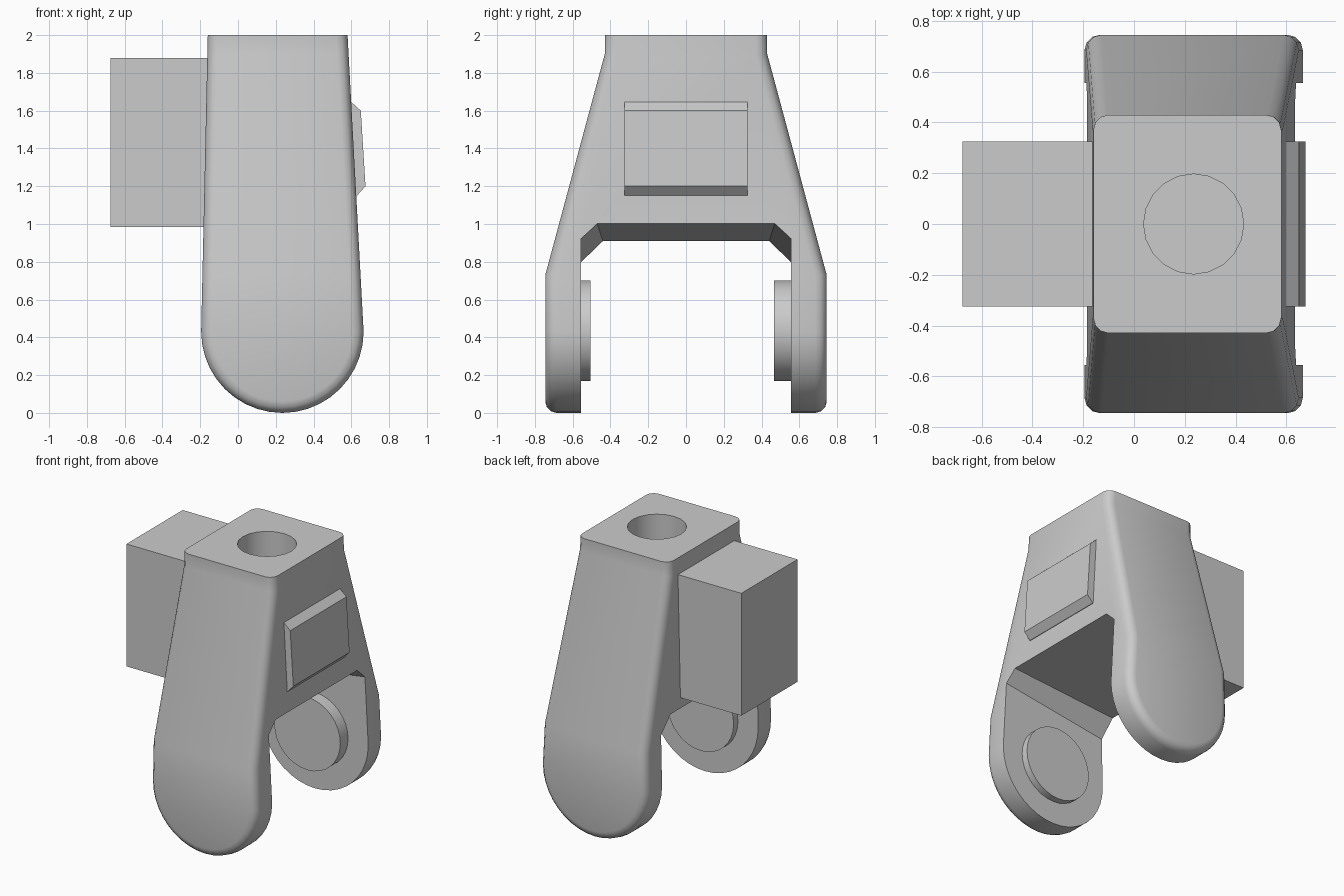
import bpy, bmesh, math
from mathutils import Matrix

cube = bpy.data.objects.get("Cube")
if cube:
    bpy.data.objects.remove(cube, do_unlink=True)

grey = bpy.data.materials.new("plain grey")
grey.use_nodes = True
grey.diffuse_color = (0.6, 0.6, 0.6, 1)
grey.node_tree.nodes["Principled BSDF"].inputs["Base Color"].default_value = (0.6, 0.6, 0.6, 1)

CX, CZ, R = 0.235, 0.43, 0.43   # centre and radius of the rounded leg ends


def finish(name, bm):
    bmesh.ops.recalc_face_normals(bm, faces=bm.faces)
    mesh = bpy.data.meshes.new(name)
    bm.to_mesh(mesh)
    bm.free()
    mesh.materials.append(grey)
    ob = bpy.data.objects.new(name, mesh)
    bpy.context.collection.objects.link(ob)
    return ob


def activate(ob):
    bpy.ops.object.select_all(action='DESELECT')
    ob.select_set(True)
    bpy.context.view_layer.objects.active = ob


def smooth(ob):
    activate(ob)
    bpy.ops.object.shade_smooth_by_angle(angle=math.radians(32))


def loft(name, first, last):
    """Closed solid between two matching outlines of 3D points."""
    bm = bmesh.new()
    a = [bm.verts.new(p) for p in first]
    b = [bm.verts.new(p) for p in last]
    bm.faces.new(a)
    bm.faces.new(b)
    for i in range(len(a)):
        j = (i + 1) % len(a)
        bm.faces.new((a[i], a[j], b[j], b[i]))
    return finish(name, bm)


def cylinder(name, radius, depth, centre, axis, sides):
    bm = bmesh.new()
    turn = Matrix.Rotation(math.pi / 2, 4, 'X') if axis == 'Y' else Matrix()
    bmesh.ops.create_cone(bm, cap_ends=True, segments=sides, radius1=radius, radius2=radius,
                          depth=depth, matrix=Matrix.Translation(centre) @ turn)
    return finish(name, bm)


def cut(ob, cutter):
    cutter.hide_render = True
    mod = ob.modifiers.new("cut", 'BOOLEAN')
    mod.operation, mod.solver, mod.object = 'DIFFERENCE', 'EXACT', cutter
    activate(ob)
    bpy.ops.object.modifier_apply(modifier=mod.name)
    bpy.data.objects.remove(cutter, do_unlink=True)


def make_body():
    """Tapered block with a round bottom, bevelled along its front and back rims."""
    levels = [(2.0, 0.43), (1.9, 0.43), (0.73, 0.745)]   # height, half depth

    def side(z, top_x, low_x):
        return low_x + (top_x - low_x) * (z - CZ) / (2 - CZ)

    left = [(side(z, -0.16, CX - R), y, z) for z, y in levels]
    right = [(side(z, 0.58, CX + R), y, z) for z, y in reversed(levels)]
    steps = 20
    arc = [(CX - R * math.cos(math.pi * i / steps), 0.745,
            CZ - R * math.sin(math.pi * i / steps)) for i in range(steps + 1)]
    outline = left + arc + right
    n = len(outline)
    bm = bmesh.new()
    rims = [[bm.verts.new((x, s * y, z)) for x, y, z in outline] for s in (-1, 1)]
    for rim in rims:
        for i in range(2):
            bm.faces.new((rim[i], rim[i + 1], rim[n - 2 - i], rim[n - 1 - i]))
        bm.faces.new(rim[2:n - 2])
    front, back = rims
    for i in range(n):
        j = (i + 1) % n
        bm.faces.new((front[i], front[j], back[j], back[i]))
    edges = [bm.edges.get((rim[i], rim[i + 1])) for rim in rims for i in range(n - 1)]
    bmesh.ops.recalc_face_normals(bm, faces=bm.faces)
    bmesh.ops.bevel(bm, geom=edges, offset=0.06, offset_type='OFFSET', segments=3,
                    profile=0.5, affect='EDGES')
    return finish("fork_body", bm)


# Fork body, with the gap between the legs and the blind socket in the top
body = make_body()


def gap_outline(x):
    t = (0.62 - x) / 0.8
    top, corner, low = 1.0 - 0.09 * t, 0.47 - 0.03 * t, 0.92 - 0.12 * t
    half = [(0.555, -0.3), (0.555, low), (corner, top)]
    return [(x, y, z) for y, z in half] + [(x, -y, z) for y, z in reversed(half)]


cut(body, loft("gap_cutter", gap_outline(1.0), gap_outline(-0.6)))
cut(body, cylinder("socket_cutter", 0.197, 0.8, (CX, 0, 2.0), 'Z', 20))
smooth(body)

# Round pads on the inner sides of the legs
for name, inner, outer in (("front_pad", -0.505, -0.6), ("back_pad", 0.465, 0.6)):
    smooth(cylinder(name, 0.267, abs(outer - inner), (CX, (inner + outer) / 2, 0.435), 'Y', 32))

# Box on the right side and raised panel on the left side
box = [(-0.675, 0.985), (0.0, 0.985), (0.0, 1.88), (-0.675, 1.88)]
panel = [(0.5, 1.15), (0.63, 1.15), (0.675, 1.2), (0.65, 1.6), (0.595, 1.65), (0.5, 1.65)]
for name, profile in (("side_box", box), ("side_panel", panel)):
    loft(name, *[[(x, y, z) for x, z in profile] for y in (-0.325, 0.325)])
